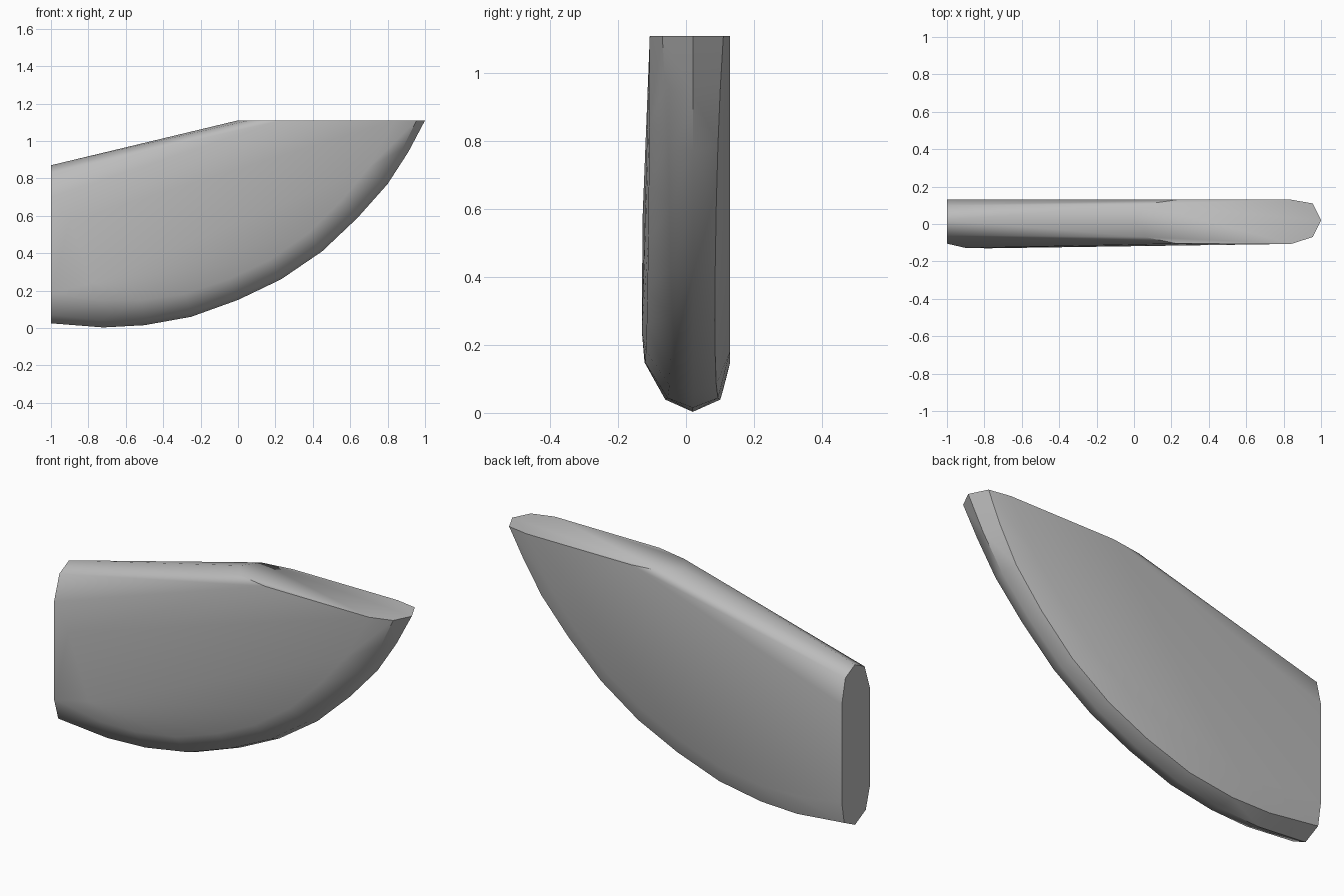
import bpy
import bmesh
import math
from mathutils import Vector

default_cube = bpy.data.objects.get("Cube")
if default_cube:
    bpy.data.objects.remove(default_cube, do_unlink=True)

TOP_HEIGHT = 1.11
RIM_Y = 0.02
BACK_Y = 0.13


def make_material(name, colour):
    material = bpy.data.materials.new(name)
    material.use_nodes = True
    material.diffuse_color = colour
    shader = next(n for n in material.node_tree.nodes if n.type == "BSDF_PRINCIPLED")
    shader.inputs["Base Color"].default_value = colour
    return material


def front_y(x):
    """Front side leans slightly back towards the pointed end."""
    return -0.115 + 0.01 * x


def curved_rim_points(rim):
    """Rim ridge with a shoulder and a side line on both faces, along the curved edge."""
    points = []
    last = len(rim) - 1
    for i, (x, z) in enumerate(rim):
        before, after = rim[max(i - 1, 0)], rim[min(i + 1, last)]
        tangent = Vector((after[0] - before[0], after[1] - before[1])).normalized()
        inward = Vector((-tangent.y, tangent.x))
        if i == 0:
            inward = Vector((0, 1))
        elif i == last:
            inward = Vector((-1, 0))
        ends = (2 * i / last - 1) ** 2
        shoulder = Vector((x, z)) + inward * (0.02 + 0.025 * ends)
        side = Vector((x, z)) + inward * (0.12 + 0.04 * ends)
        half_width = 0.065 + 0.025 * ends
        points.append((x, RIM_Y, z))
        for sign in (-1, 1):
            points.append((shoulder.x, RIM_Y + sign * half_width, shoulder.y))
        points.append((side.x, BACK_Y, side.y))
        points.append((side.x, front_y(side.x) if i else -0.105, side.y))
    return points


# Curved lower edge, from the flat end to the tip
rim = [(-1, 0.025), (-0.72, 0.003), (-0.5, 0.015), (-0.25, 0.06), (0, 0.15),
       (0.23, 0.26), (0.45, 0.41), (0.64, 0.59), (0.8, 0.77), (0.91, 0.94),
       (1, TOP_HEIGHT)]
points = curved_rim_points(rim)

# Rounded top of the flat end
points += [(-1, RIM_Y, 0.87), (-1, 0.1, 0.83), (-1, -0.06, 0.83),
           (-1, BACK_Y, 0.7), (-1, -0.105, 0.7)]

# Start of the level top
points += [(0, RIM_Y, TOP_HEIGHT),
           (0.06, 0.105, TOP_HEIGHT), (0.06, -0.07, TOP_HEIGHT),
           (0.23, BACK_Y, TOP_HEIGHT), (0.23, -0.105, TOP_HEIGHT)]

# Slight swell on the front near the flat end
points += [(-0.78, -0.13, 0.24), (-0.9, -0.128, 0.57)]

# Solid skin around all the section points
bm = bmesh.new()
for point in points:
    bm.verts.new(point)
hull = bmesh.ops.convex_hull(bm, input=bm.verts[:])
loose = [v for v in bm.verts if not v.link_faces]
bmesh.ops.delete(bm, geom=loose, context="VERTS")
bmesh.ops.dissolve_limit(bm, angle_limit=math.radians(0.5),
                         verts=bm.verts[:], edges=bm.edges[:])
bmesh.ops.recalc_face_normals(bm, faces=bm.faces[:])
mesh = bpy.data.meshes.new("curved_blade_body")
bm.to_mesh(mesh)
bm.free()
mesh.materials.append(make_material("mid_grey", (0.5, 0.5, 0.5, 1)))

body = bpy.data.objects.new("curved_blade_body", mesh)
bpy.context.collection.objects.link(body)
bpy.ops.object.select_all(action="DESELECT")
body.select_set(True)
bpy.context.view_layer.objects.active = body
bpy.ops.object.shade_smooth_by_angle(angle=math.radians(40))
